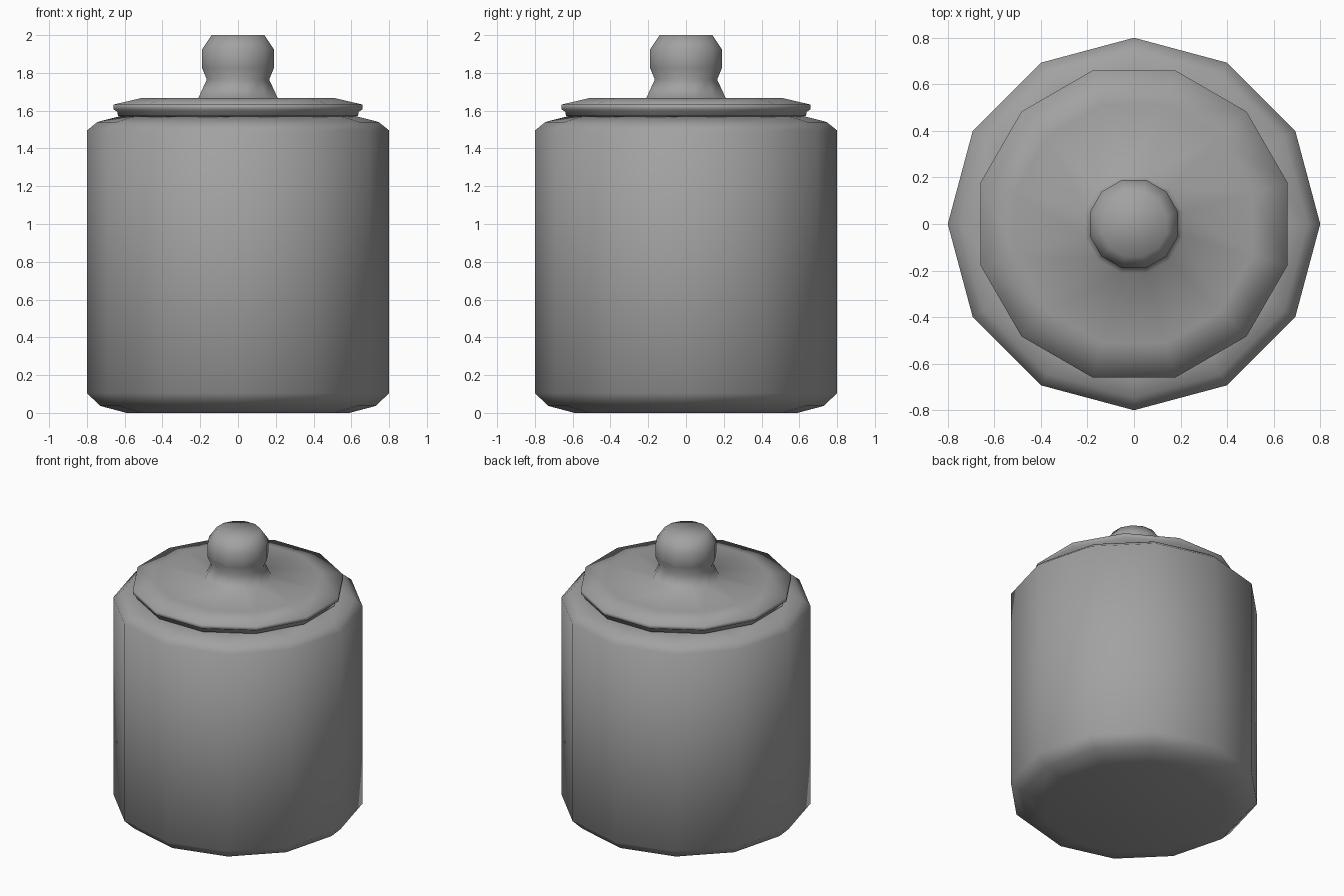
import bpy, bmesh
from math import cos, sin, pi

SIDES = 12

cube = bpy.data.objects.get("Cube")
if cube:
    bpy.data.objects.remove(cube, do_unlink=True)

grey = bpy.data.materials.new("plain_grey")
grey.use_nodes = True
colour = (0.36, 0.36, 0.36, 1)
grey.diffuse_color = colour
grey.node_tree.nodes["Principled BSDF"].inputs["Base Color"].default_value = colour


def lathe(name, profile, turn=0.0, scale=1.0, cap_top=True):
    """Revolve (radius, height) points, listed bottom to top, into a faceted solid."""
    bm = bmesh.new()
    rings = []
    for r, z in profile:
        angles = [turn + 2 * pi * i / SIDES for i in range(SIDES)]
        rings.append([bm.verts.new((r * scale * cos(a), r * scale * sin(a), z)) for a in angles])
    for low, high in zip(rings, rings[1:]):
        for i in range(SIDES):
            j = (i + 1) % SIDES
            bm.faces.new((low[i], low[j], high[j], high[i]))
    bm.faces.new(rings[0][::-1])
    if cap_top:
        bm.faces.new(rings[-1])
    for face in bm.faces:
        face.smooth = True
    mesh = bpy.data.meshes.new(name)
    bm.to_mesh(mesh)
    bm.free()
    mesh.materials.append(grey)
    obj = bpy.data.objects.new(name, mesh)
    bpy.context.collection.objects.link(obj)
    return obj


# Jar: chamfered base, straight wall, rounded shoulder and a turned-in lip
lathe("jar_body", [(0.59, 0), (0.73, 0.037), (0.8, 0.105), (0.8, 1.495),
                   (0.745, 1.54), (0.62, 1.572), (0.58, 1.55), (0.58, 1.48)],
      cap_top=False)

# Lid and knob in one piece, turned half a facet; radii are measured across flats
half = pi / SIDES
lathe("lid_with_knob", [(0.56, 1.56), (0.635, 1.572), (0.64, 1.595), (0.66, 1.607),
                        (0.66, 1.632), (0.51, 1.667), (0.21, 1.667), (0.165, 1.765),
                        (0.19, 1.825), (0.19, 1.925), (0.14, 2.0)],
      turn=half, scale=1 / cos(half))
